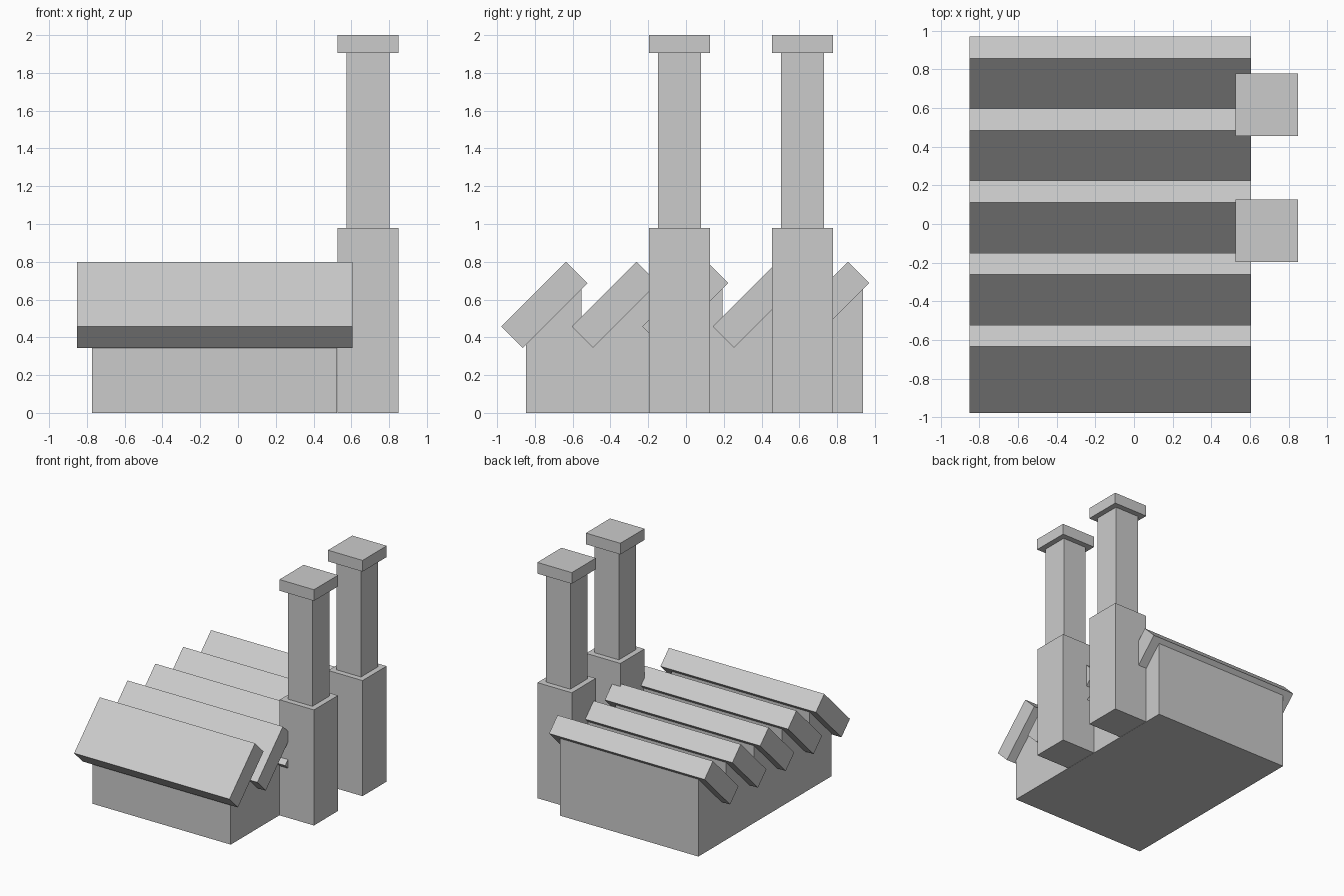
import bpy, math

if "Cube" in bpy.data.objects:
    bpy.data.objects.remove(bpy.data.objects["Cube"])

PITCH = 0.373          # spacing of the roof bays
BAYS = 5


def extrude_x(name, profile, x0, x1):
    """Prism from a (y, z) profile, listed counter-clockwise seen from +x."""
    n = len(profile)
    verts = [(x, y, z) for x in (x0, x1) for y, z in profile]
    faces = [tuple(reversed(range(n))), tuple(range(n, 2 * n))]
    faces += [(i, (i + 1) % n, n + (i + 1) % n, n + i) for i in range(n)]
    mesh = bpy.data.meshes.new(name)
    mesh.from_pydata(verts, [], faces)
    obj = bpy.data.objects.new(name, mesh)
    bpy.context.collection.objects.link(obj)
    return obj


def box(name, x0, x1, y0, y1, z0, z1):
    return extrude_x(name, [(y0, z0), (y1, z0), (y1, z1), (y0, z1)], x0, x1)


# factory hall with a sawtooth top; valleys are hidden inside the roof slabs
teeth = []
for i in range(BAYS):
    s = i * PITCH
    teeth += [(-0.847 + s, 0.365), (-0.554 + s, 0.658)]
    if i < BAYS - 1:
        teeth.append((-0.554 + s, 0.45))
back = teeth[-1][0]
extrude_x("factory_hall", [(-0.847, 0), (back, 0)] + teeth[::-1], -0.773, 0.525)

# sloping roof slabs
for i in range(BAYS):
    s = i * PITCH
    slab = [(-0.978, 0.457), (-0.865, 0.344), (-0.522, 0.687), (-0.635, 0.80)]
    extrude_x(f"roof_slab_{i + 1}", [(y + s, z) for y, z in slab], -0.853, 0.605)

# two chimneys: base, shaft and cap
for i, cy in enumerate((-0.034, 0.617)):
    cx = 0.688
    for part, half, z0, z1 in (("base", 0.161, 0, 0.98),
                               ("shaft", 0.114, 0.98, 1.905),
                               ("cap", 0.162, 1.905, 2.0)):
        box(f"chimney_{part}_{i + 1}", cx - half, cx + half,
            cy - half, cy + half, z0, z1)
